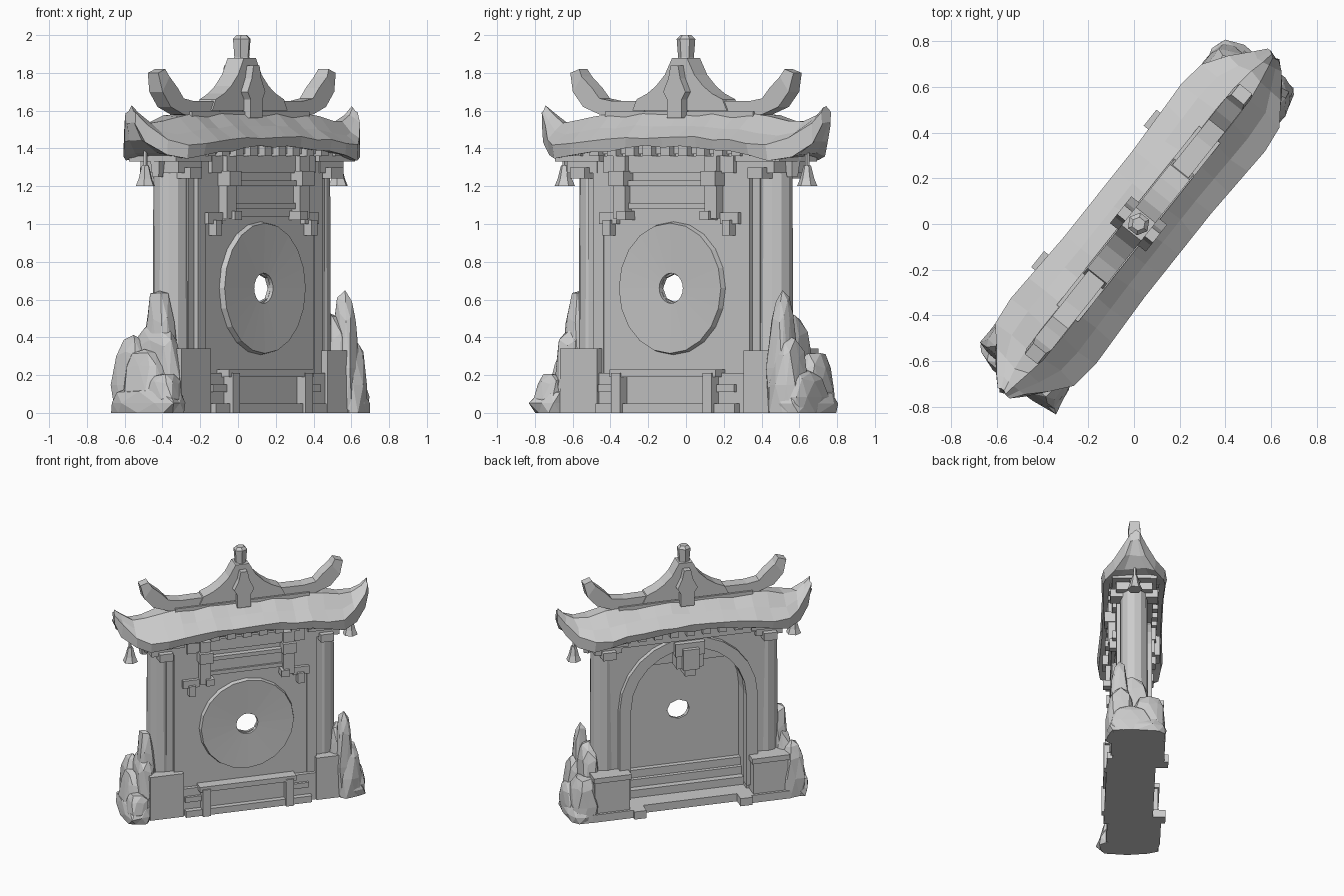
import bpy, bmesh, math, random
from mathutils import Matrix, Vector

random.seed(4)
if "Cube" in bpy.data.objects:
    bpy.data.objects.remove(bpy.data.objects["Cube"], do_unlink=True)

# One stone colour for everything
stone = bpy.data.materials.new("pale_grey_stone")
stone.use_nodes = True
grey = (0.6, 0.6, 0.6, 1)
stone.diffuse_color = grey
stone.node_tree.nodes["Principled BSDF"].inputs["Base Color"].default_value = grey

# The gate is built along x, then turned about z and set slightly off the rocks' centre
TURN = Matrix.Translation((0.02, 0, 0)) @ Matrix.Rotation(math.radians(51.5), 4, 'Z')


def finish(name, bm):
    bmesh.ops.recalc_face_normals(bm, faces=bm.faces)
    bm.transform(TURN)
    mesh = bpy.data.meshes.new(name)
    bm.to_mesh(mesh)
    bm.free()
    mesh.materials.append(stone)
    bpy.context.collection.objects.link(bpy.data.objects.new(name, mesh))


def box(bm, x0, x1, y0, y1, z0, z1):
    size = Matrix.Diagonal((x1 - x0, y1 - y0, z1 - z0, 1))
    mid = Matrix.Translation(((x0 + x1) / 2, (y0 + y1) / 2, (z0 + z1) / 2))
    bmesh.ops.create_cube(bm, size=1, matrix=mid @ size)


def pair(bm, x0, x1, *rest):
    box(bm, x0, x1, *rest)
    box(bm, -x1, -x0, *rest)


def cone(bm, x, y, z0, z1, r0, r1, sides):
    bmesh.ops.create_cone(bm, cap_ends=True, segments=sides, radius1=r0, radius2=r1,
                          depth=z1 - z0, matrix=Matrix.Translation((x, y, (z0 + z1) / 2)))


def loft(bm, rings, closed=False):
    rows = [[bm.verts.new(p) for p in ring] for ring in rings]
    n = len(rows[0])
    for i in range(len(rows) if closed else len(rows) - 1):
        a, b = rows[i], rows[(i + 1) % len(rows)]
        for j in range(n):
            k = (j + 1) % n
            bm.faces.new((a[j], a[k], b[k], b[j]))
    if not closed:
        bm.faces.new(rows[0])
        bm.faces.new(rows[-1][::-1])


def slab(bm, outline, y0, y1):
    loft(bm, [[(x, y, z) for x, z in outline] for y in (y0, y1)])


def both_ends(stations):
    return [(-s[0],) + s[1:] for s in stations[:0:-1]] + stations


HX, HZ = 0.01, 0.66   # centre of the round window

# Thin centre wall with a pierced window
bm = bmesh.new()
rings = []
for i in range(8):
    a = math.radians(45 * i)
    c, s = math.cos(a), math.sin(a)
    ox, oz = round(c * 1.1) * 0.5, 0.75 + round(s * 1.1) * 0.6
    ix, iz = HX + 0.085 * c, HZ + 0.075 * s
    rings.append([(ox, -0.12, oz), (ix, -0.12, iz), (ix, -0.10, iz), (ox, -0.10, oz)])
loft(bm, rings, closed=True)
finish("centre_wall", bm)

# Flat raised disc around the window
bm = bmesh.new()
rings = []
for i in range(20):
    a = math.tau * i / 20
    rings.append([(HX + r * math.cos(a), y, HZ + r * math.sin(a))
                  for r, y in [(0.08, -0.11), (0.08, -0.14), (0.345, -0.15), (0.355, -0.11)]])
loft(bm, rings, closed=True)
finish("round_disc", bm)


# Gate body with arched recess at the back
def arch(radius, spring, foot):
    pts = [(radius, foot)]
    for i in range(13):
        a = math.pi * i / 12
        pts.append((radius * math.cos(a), spring + radius * math.sin(a)))
    return pts + [(-radius, foot)]


bm = bmesh.new()
slab(bm, [(-0.58, 0), (-0.58, 1.4), (0.58, 1.4), (0.58, 0)] + arch(0.44, 0.8, 0), -0.10, 0.09)
finish("gate_body", bm)

bm = bmesh.new()
loft(bm, [[(x, 0.06, z), (x, 0.13, z), (X, 0.13, Z), (X, 0.06, Z)]
          for (x, z), (X, Z) in zip(arch(0.43, 0.81, 0.1), arch(0.515, 0.81, 0.1))])
finish("back_arch_band", bm)

# Keystone bracket on the arch
bm = bmesh.new()
box(bm, -0.11, 0.11, 0.05, 0.17, 1.2, 1.3)
box(bm, -0.06, 0.06, 0.05, 0.2, 1.1, 1.26)
pair(bm, 0.05, 0.1, 0.05, 0.16, 1.1, 1.2)
box(bm, -0.04, 0.04, 0.05, 0.17, 1.04, 1.12)
finish("back_keystone", bm)

# Round pillars and their capitals
bm = bmesh.new()
for sx in (-1, 1):
    cone(bm, sx * 0.6, 0, 0.2, 1.36, 0.1, 0.095, 12)
finish("pillars", bm)
bm = bmesh.new()
pair(bm, 0.5, 0.7, -0.13, 0.13, 1.27, 1.33)
pair(bm, 0.46, 0.76, -0.16, 0.16, 1.33, 1.4)
pair(bm, 0.55, 0.65, -0.17, 0.17, 1.24, 1.3)
finish("pillar_capitals", bm)

# Front pilasters and stepped frame
bm = bmesh.new()
pair(bm, 0.46, 0.53, -0.125, -0.08, 0.2, 1.38)
box(bm, -0.47, 0.47, -0.125, -0.08, 1.04, 1.38)
finish("front_frame", bm)

# Lintel beams
bm = bmesh.new()
for half, depth, z0, z1 in [(0.34, 0.15, 1.08, 1.11), (0.3, 0.135, 1.1, 1.2),
                            (0.34, 0.165, 1.2, 1.23), (0.44, 0.15, 1.27, 1.36)]:
    box(bm, -half, half, -depth, -0.1, z0, z1)
box(bm, -0.5, 0.5, 0.05, 0.14, 1.31, 1.38)
finish("lintel_beams", bm)

# Hanging front brackets
bm = bmesh.new()
pair(bm, 0.27, 0.35, -0.18, -0.1, 1.03, 1.36)
pair(bm, 0.26, 0.36, -0.205, -0.1, 1.2, 1.28)
pair(bm, 0.25, 0.31, -0.2, -0.1, 1.02, 1.07)
pair(bm, 0.35, 0.47, -0.15, -0.1, 1.0, 1.06)
pair(bm, 0.38, 0.43, -0.17, -0.1, 0.94, 1.02)
finish("hanging_brackets", bm)

# Row of eave blocks
bm = bmesh.new()
box(bm, -0.66, 0.66, -0.14, 0.14, 1.37, 1.44)
for i in range(-5, 6):
    box(bm, i * 0.12 - 0.03, i * 0.12 + 0.03, -0.18, 0.18, 1.36, 1.42)
finish("eave_blocks", bm)

# Base rail on the front
bm = bmesh.new()
box(bm, -0.52, 0.54, -0.15, -0.08, 0, 0.21)
box(bm, -0.36, 0.36, -0.2, -0.1, 0.19, 0.23)
box(bm, -0.46, 0.48, -0.19, -0.1, 0, 0.05)
pair(bm, 0.28, 0.34, -0.21, -0.1, 0, 0.21)
pair(bm, 0.34, 0.46, -0.17, -0.1, 0.11, 0.15)
finish("front_base_rail", bm)

# Floor and shallow steps inside the back recess
bm = bmesh.new()
for i, y in enumerate((0.16, 0.02, -0.03, -0.06)):
    box(bm, -0.44, 0.44, -0.1, y, 0.06 * i, 0.06 * (i + 1))
finish("back_steps", bm)

# Corner pedestals, with small feet at the back
bm = bmesh.new()
box(bm, -0.72, -0.47, -0.165, 0, 0, 0.34)
box(bm, 0.52, 0.76, -0.165, 0, 0, 0.33)
pair(bm, 0.46, 0.72, 0, 0.2, 0, 0.33)
pair(bm, 0.45, 0.73, 0, 0.21, 0.3, 0.34)
pair(bm, 0.44, 0.74, 0, 0.22, 0, 0.06)
pair(bm, 0.35, 0.44, 0.1, 0.25, 0, 0.06)
finish("corner_pedestals", bm)

# Rocks piled against both ends: x, y, half sizes, top
bm = bmesh.new()
rocks = [(-0.8, -0.01, 0.1, 0.24, 0.15), (-0.8, -0.1, 0.08, 0.12, 0.22),
         (-0.77, 0.12, 0.09, 0.11, 0.42), (-0.71, -0.01, 0.08, 0.1, 0.68),
         (-0.73, 0, 0.08, 0.17, 0.5), (-0.8, 0.02, 0.08, 0.14, 0.34),
         (0.8, 0.01, 0.1, 0.24, 0.14), (0.77, -0.1, 0.09, 0.11, 0.42),
         (0.74, -0.11, 0.07, 0.08, 0.68), (0.71, -0.02, 0.09, 0.16, 0.56),
         (0.78, 0.1, 0.1, 0.13, 0.34), (0.82, -0.03, 0.08, 0.15, 0.24)]
for x, y, rx, ry, top in rocks:
    for v in bmesh.ops.create_icosphere(bm, subdivisions=2, radius=1)["verts"]:
        # square the ball off, taper it upward and roughen it
        p = Vector([math.copysign(abs(c) ** 0.65, c) for c in v.co])
        taper = 1 - 0.3 * max(p.z, 0) * min(1, top * 2)
        wide = taper * random.uniform(0.86, 1.08)
        v.co = (x + p.x * rx * wide, y + p.y * ry * wide,
                max(0, top * (0.35 + 0.65 * p.z * random.uniform(0.88, 1))))
finish("end_rocks", bm)

# Sweeping roof: x, half width, underside, eave, crest
bm = bmesh.new()
stations = [(0, 0.22, 1.41, 1.46, 1.59), (0.12, 0.22, 1.41, 1.46, 1.59),
            (0.24, 0.22, 1.4, 1.455, 1.59), (0.36, 0.225, 1.39, 1.45, 1.58),
            (0.48, 0.23, 1.38, 1.44, 1.58), (0.6, 0.235, 1.36, 1.42, 1.57),
            (0.72, 0.22, 1.34, 1.42, 1.54), (0.82, 0.15, 1.36, 1.45, 1.54),
            (0.9, 0.075, 1.43, 1.53, 1.58), (0.945, 0.035, 1.53, 1.59, 1.62)]
rings = []
for x, w, low, eave, top in both_ends(stations):
    half = [(0.2 * w, top), (0.6 * w, eave + 0.45 * (top - eave)), (w, eave),
            (0.95 * w, low), (0.5 * w, low + 0.01)]
    ring = half + [(-y, z) for y, z in reversed(half)]
    rings.append([(x + random.uniform(-0.012, 0.012), y, z + random.uniform(-0.008, 0.008))
                  for y, z in ring])
loft(bm, rings)
finish("sweeping_roof", bm)

# Ridge with upturned horns
bm = bmesh.new()
stations = [(0, 1.57, 1.655, 0.045), (0.46, 1.57, 1.65, 0.045), (0.55, 1.58, 1.665, 0.045),
            (0.66, 1.62, 1.72, 0.045), (0.73, 1.7, 1.78, 0.045), (0.755, 1.8, 1.82, 0.035)]
rings = []
for x, low, top, w in both_ends(stations):
    lean = math.copysign(0.06, x) if abs(x) > 0.6 else 0
    rings.append([(x, -w, low), (x, w, low), (x - lean, w, top), (x - lean, -w, top)])
loft(bm, rings)
box(bm, -0.5, 0.5, -0.06, 0.06, 1.55, 1.595)
finish("ridge_and_horns", bm)

# Centre crest, shields and finial
bm = bmesh.new()
side = [(0.32, 1.6), (0.29, 1.66), (0.22, 1.69), (0.16, 1.73), (0.1, 1.79), (0.05, 1.88)]
slab(bm, side + [(-x, z) for x, z in reversed(side)], -0.055, 0.055)
shield = [(0.05, 1.56), (0.05, 1.66), (0.075, 1.7), (0.04, 1.77), (0.025, 1.84)]
slab(bm, shield + [(-x, z) for x, z in reversed(shield)], -0.1, 0.1)
finish("ridge_crest", bm)
bm = bmesh.new()
cone(bm, 0, 0, 1.84, 1.9, 0.05, 0.04, 6)
cone(bm, 0, 0, 1.88, 1.98, 0.042, 0.05, 6)
cone(bm, 0, 0, 1.98, 2.0, 0.05, 0.03, 6)
finish("finial", bm)

# Bells under the roof tips
bm = bmesh.new()
for sx in (-1, 1):
    cone(bm, sx * 0.82, 0, 1.2, 1.24, 0.055, 0.038, 6)
    cone(bm, sx * 0.82, 0, 1.24, 1.31, 0.038, 0.02, 6)
    cone(bm, sx * 0.82, 0, 1.3, 1.4, 0.012, 0.012, 5)
    cone(bm, sx * 0.72, 0, 1.25, 1.38, 0.03, 0.05, 5)
finish("hanging_bells", bm)
